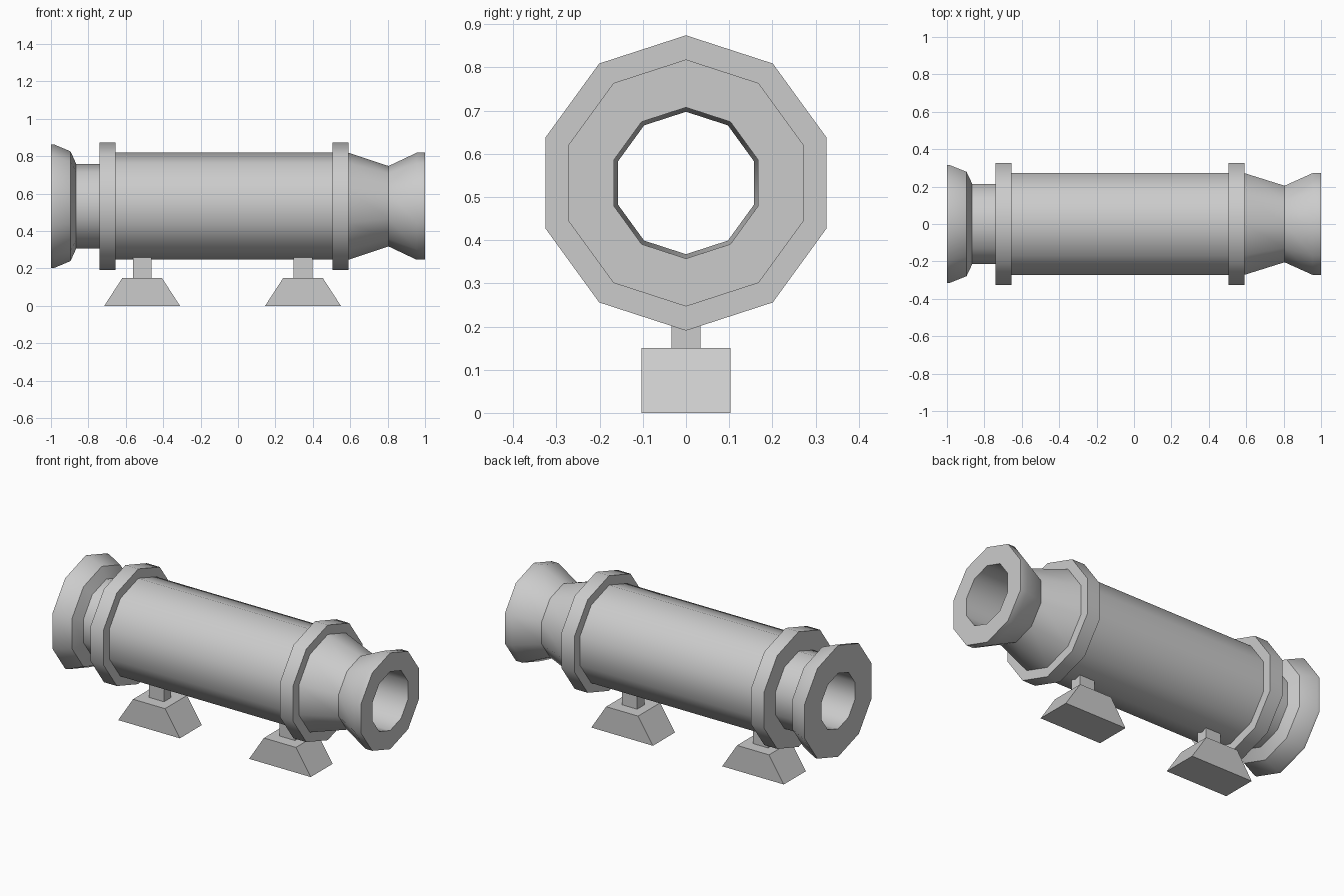
import bpy, bmesh, math

if "Cube" in bpy.data.objects:
    bpy.data.objects.remove(bpy.data.objects["Cube"])

SIDES, AXIS_Z = 10, 0.5325


def finish(bm, name):
    bmesh.ops.recalc_face_normals(bm, faces=bm.faces[:])
    me = bpy.data.meshes.new(name)
    bm.to_mesh(me)
    bm.free()
    ob = bpy.data.objects.new(name, me)
    bpy.context.collection.objects.link(ob)
    return ob


def lathe_x(name, profile):
    """Revolve a closed (x, radius) profile around the tube axis."""
    bm = bmesh.new()
    rings = []
    for i in range(SIDES):
        a = math.pi / 2 + i * 2 * math.pi / SIDES
        rings.append([bm.verts.new((x, r * math.cos(a), AXIS_Z + r * math.sin(a)))
                      for x, r in profile])
    n = len(profile)
    for i in range(SIDES):
        p, q = rings[i], rings[(i + 1) % SIDES]
        for j in range(n):
            k = (j + 1) % n
            bm.faces.new((p[j], p[k], q[k], q[j]))
    ob = finish(bm, name)
    bpy.ops.object.select_all(action='DESELECT')
    ob.select_set(True)
    bpy.context.view_layer.objects.active = ob
    bpy.ops.object.shade_smooth_by_angle(angle=math.radians(40))
    return ob


def tapered_block(name, x, z0, z1, half_bottom, half_top, half_y):
    """Block whose width along x changes from bottom to top."""
    bm = bmesh.new()
    bmesh.ops.create_cube(bm, size=2)
    for v in bm.verts:
        up = v.co.z > 0
        v.co = (x + v.co.x * (half_top if up else half_bottom),
                v.co.y * half_y, z1 if up else z0)
    return finish(bm, name)


# Hollow tube: flared rear, neck, two collars, barrel, muzzle and through bore
lathe_x("tube", [
    (-1.0, 0.165), (-1.0, 0.331), (-0.985, 0.331), (-0.895, 0.293),
    (-0.865, 0.226), (-0.74, 0.226),
    (-0.74, 0.342), (-0.655, 0.342), (-0.655, 0.286),
    (0.505, 0.286), (0.505, 0.342), (0.59, 0.342), (0.59, 0.286),
    (0.805, 0.215), (0.955, 0.286), (1.0, 0.286), (1.0, 0.175),
])

# Two feet, each with a post up to the barrel
for side, x in (("rear", -0.5125), ("front", 0.3475)):
    tapered_block(side + "_foot", x, 0, 0.15, 0.2025, 0.105, 0.103)
    tapered_block(side + "_post", x, 0.15, 0.26, 0.05, 0.05, 0.034)
